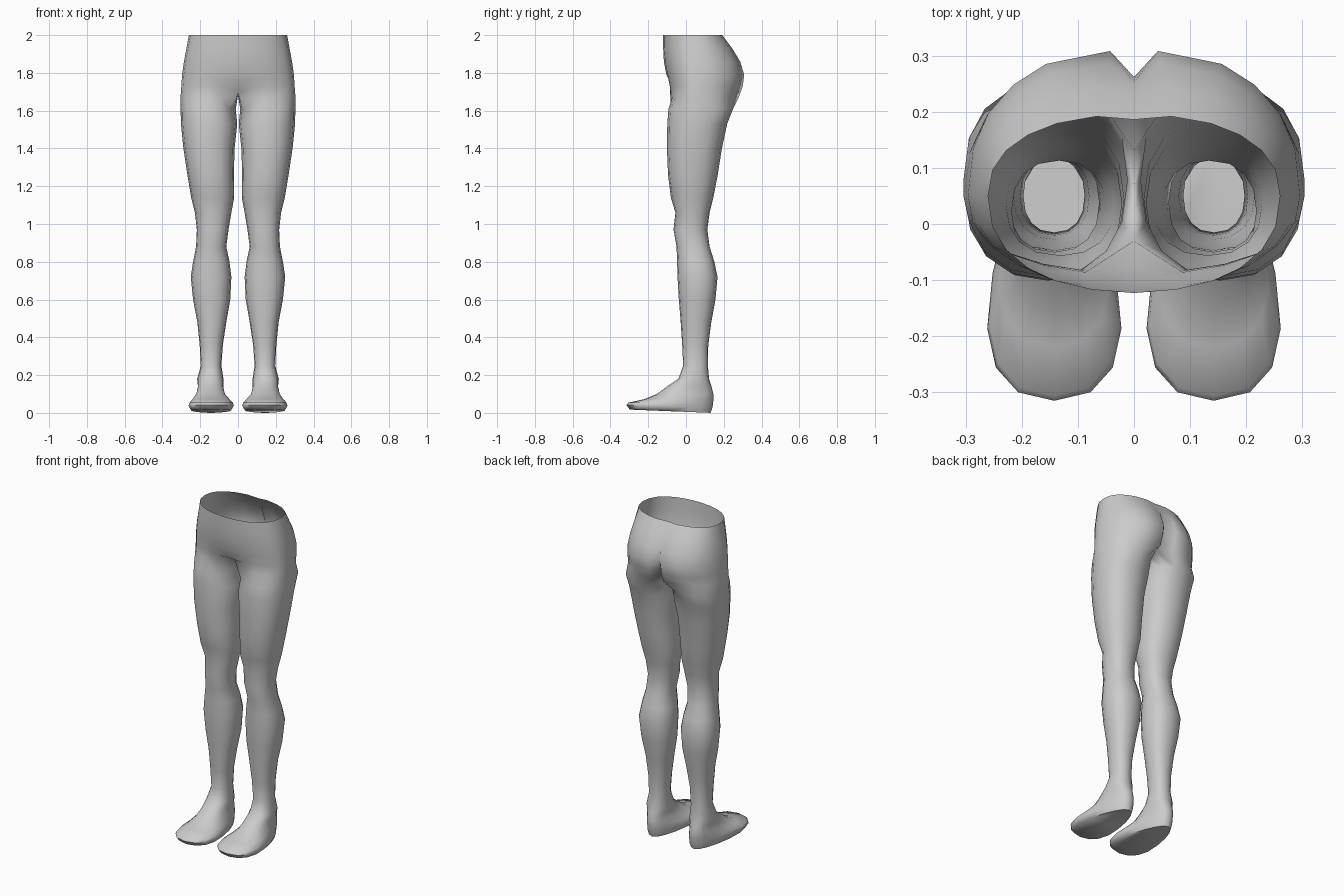
import bpy, bmesh, math

if "Cube" in bpy.data.objects:
    bpy.data.objects.remove(bpy.data.objects["Cube"])

N = 16  # sides of one leg


def spow(v, p):
    return math.copysign(abs(v) ** p, v)


# Leg slices from thigh to sole: z, inner x, outer x, front y, back y, egg shape, tilt
LEG = [
    (1.61, .012, .304, -.093, .250, 0, 0),
    (1.53, .004, .302, -.099, .218, 0, 0),
    (1.40, .018, .289, -.101, .190, 0, 0),
    (1.26, .022, .268, -.095, .168, 0, 0),
    (1.14, .020, .248, -.080, .145, 0, 0),
    (1.06, .035, .228, -.056, .125, 0, 0),
    (0.97, .050, .218, -.066, .113, 0, 0),
    (0.88, .062, .222, -.050, .125, 0, 0),
    (0.80, .045, .238, -.047, .150, 0, 0),
    (0.72, .035, .250, -.045, .167, 0, 0),
    (0.60, .041, .238, -.038, .156, 0, 0),
    (0.48, .062, .215, -.028, .134, 0, 0),
    (0.36, .080, .203, -.020, .118, 0, 0),
    (0.25, .088, .197, -.015, .116, 0, 0),
    (0.18, .077, .216, -.040, .122, 0, 0),
    (0.14, .078, .212, -.100, .135, .1, 0),
    (0.10, .070, .220, -.155, .145, .2, 0),
    (.073, .050, .235, -.220, .145, .3, 0),
    (.054, .036, .248, -.306, .144, .38, 0),
    (.032, .032, .252, -.315, .140, .38, .03),
    (.0055, .045, .240, -.298, .130, .36, .04),
]

# Hip slices from crotch to waist: z, outer x, front y, back y, centre front y, centre back y
HIPS = [
    (1.675, .304, -.087, .288, -.030, .190),
    (1.73, .300, -.090, .308, -.075, .240),
    (1.79, .296, -.102, .316, -.104, .262),
    (1.86, .286, -.115, .294, -.117, .252),
    (1.93, .273, -.120, .250, -.121, .228),
    (2.00, .260, -.122, .196, -.123, .186),
]

# Seam under the crotch, back to front: y, z
SEAM = [(.19, 1.695), (.13, 1.682), (.07, 1.68), (.02, 1.685), (-.03, 1.70)]


def leg_ring(bm, z, x0, x1, y0, y1, egg, tilt):
    cx, cy, rx, ry = (x0 + x1) / 2, (y0 + y1) / 2, (x1 - x0) / 2, (y1 - y0) / 2
    ring = []
    for i in range(N):
        a = 2 * math.pi * i / N
        s = spow(math.sin(a), .87)
        x = cx + rx * spow(math.cos(a), .87) * (1 - egg * s)
        y = cy + ry * s
        ring.append(bm.verts.new((x, y, z - tilt * y)))
    return ring


def hip_arc(bm, z, X, yf, yb, cf, cb):
    """Half ring from the front centre, round the side, to the back centre."""
    arc, cy = [], .05
    cleft = min(1, (yb - cb) / .045)
    for k in range(13):
        a = math.radians(-90 + 15 * k)
        s = spow(math.sin(a), .85)
        x = X * max(0, math.cos(a)) ** .92
        y = cy + s * ((yb - cy) if s > 0 else (cy - yf))
        if k == 11:
            x *= 1 - .5 * cleft
        if k == 0:
            x, y = 0, cf
        if k == 12:
            x, y = 0, cb
        arc.append(bm.verts.new((x, y, z)))
    return arc


bm = bmesh.new()

# Hips and buttocks, open at the waist
arcs = [hip_arc(bm, *h) for h in HIPS]
for lo, hi in zip(arcs, arcs[1:]):
    for k in range(12):
        bm.faces.new((lo[k], lo[k + 1], hi[k + 1], hi[k]))

# Ring joining the hips to the thigh, closed along the crotch seam
crotch = arcs[0]
crotch[0].co.z, crotch[12].co.z = SEAM[-1][1], SEAM[0][1]
inner = [bm.verts.new((0, y, z)) for y, z in SEAM[1:-1]]
top = crotch[6:13] + inner + crotch[0:6]

# Thigh, knee, calf and foot
rings = [top] + [leg_ring(bm, *r) for r in LEG]
for hi, lo in zip(rings, rings[1:]):
    for i in range(N):
        j = (i + 1) % N
        bm.faces.new((lo[i], lo[j], hi[j], hi[i]))
bm.faces.new(rings[-1][::-1])

bmesh.ops.recalc_face_normals(bm, faces=bm.faces)
mesh = bpy.data.meshes.new("legs")
bm.to_mesh(mesh)
bm.free()
legs = bpy.data.objects.new("legs", mesh)
bpy.context.collection.objects.link(legs)

# Other half
mirror = legs.modifiers.new("mirror", "MIRROR")
mirror.use_clip = True
mirror.merge_threshold = .001

bpy.context.view_layer.objects.active = legs
legs.select_set(True)
bpy.ops.object.shade_smooth_by_angle(angle=math.radians(65))
